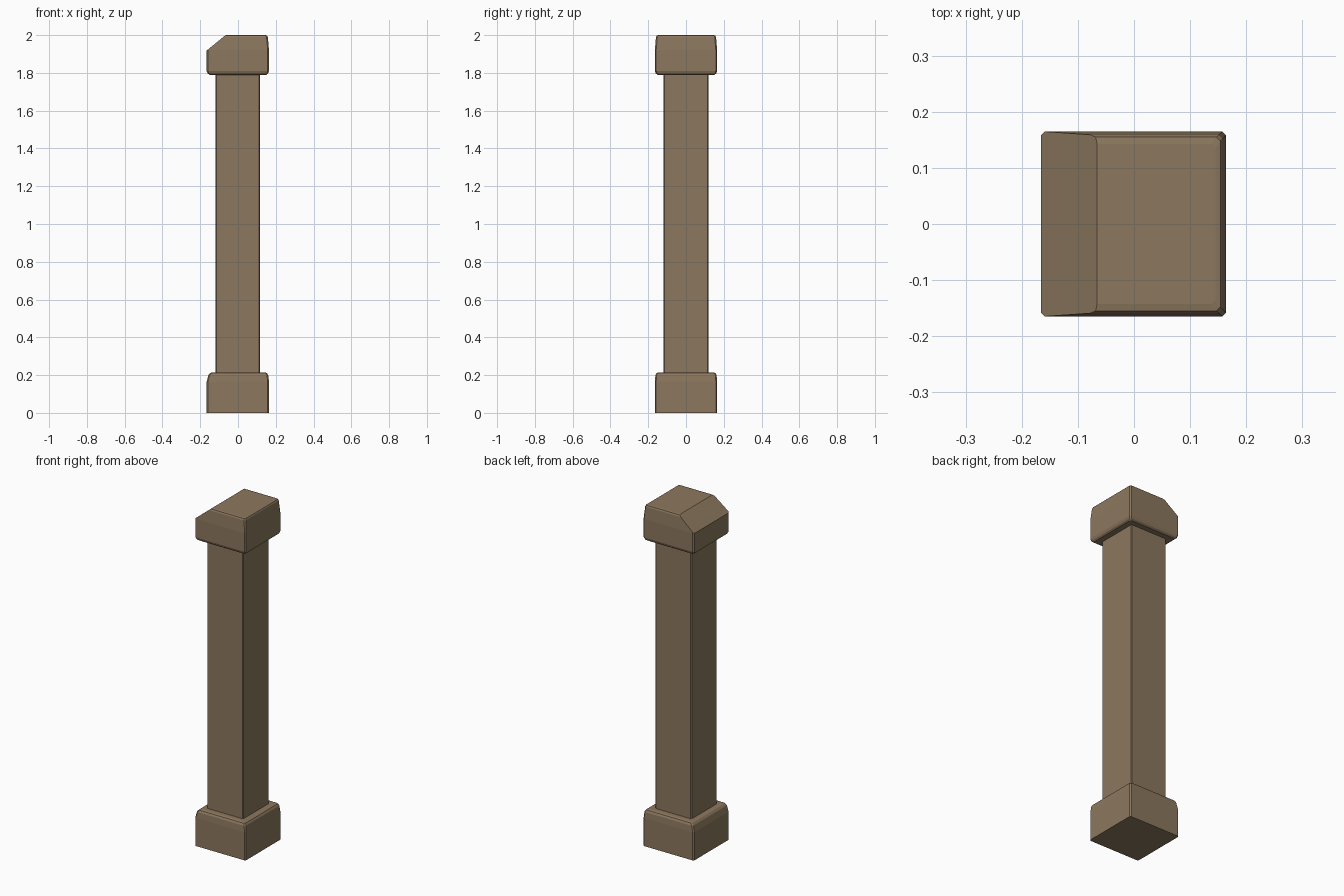
import bpy, bmesh
from mathutils import Vector

if "Cube" in bpy.data.objects:
    bpy.data.objects.remove(bpy.data.objects["Cube"])

stone = bpy.data.materials.new("warm brown stone")
stone.diffuse_color = (0.262, 0.186, 0.112, 1)
stone.use_nodes = True
stone.node_tree.nodes["Principled BSDF"].inputs["Base Color"].default_value = stone.diffuse_color


def block(name, rings, chamfer, cut=None):
    """Stack rings (z, left, right, half depth) with chamfered corners; optionally slice by a plane."""
    bm = bmesh.new()
    loops = []
    for z, x0, x1, y, in rings:
        c = chamfer
        pts = [(x0 + c, -y), (x1 - c, -y), (x1, -y + c), (x1, y - c),
               (x1 - c, y), (x0 + c, y), (x0, y - c), (x0, -y + c)]
        loops.append([bm.verts.new((px, py, z)) for px, py in pts])
    for a, b in zip(loops, loops[1:]):
        for i in range(8):
            j = (i + 1) % 8
            bm.faces.new((a[i], a[j], b[j], b[i]))
    bm.faces.new(loops[0][::-1])
    bm.faces.new(loops[-1])
    if cut:
        point, normal = cut
        res = bmesh.ops.bisect_plane(bm, geom=bm.verts[:] + bm.edges[:] + bm.faces[:],
                                     plane_co=Vector(point), plane_no=Vector(normal),
                                     clear_outer=True)
        rim = [e for e in res["geom_cut"] if isinstance(e, bmesh.types.BMEdge)]
        bmesh.ops.contextual_create(bm, geom=rim)
    bmesh.ops.recalc_face_normals(bm, faces=bm.faces[:])
    mesh = bpy.data.meshes.new(name)
    bm.to_mesh(mesh)
    bm.free()
    mesh.materials.append(stone)
    obj = bpy.data.objects.new(name, mesh)
    bpy.context.collection.objects.link(obj)
    return obj


# Square foot with worn top edges, more worn on the left
block("base", [(0, -.166, .164, .165), (.165, -.166, .164, .165),
               (.2, -.157, .16, .162), (.211, -.148, .153, .156),
               (.215, -.135, .143, .145)], .007)

# Plain square shaft
block("shaft", [(.19, -.119, .117, .119), (1.81, -.119, .117, .119)], .005)

# Capital with undercut lower rim, tapered top and broken left edge
block("capital", [(1.79, -.15, .15, .15), (1.797, -.161, .159, .16),
                  (1.81, -.166, .164, .165), (1.92, -.166, .164, .165),
                  (1.99, -.166, .158, .159), (1.998, -.166, .154, .155),
                  (2.0, -.166, .145, .143)], .007,
      cut=((-.166, 0, 1.918), (-.082, 0, .1)))
